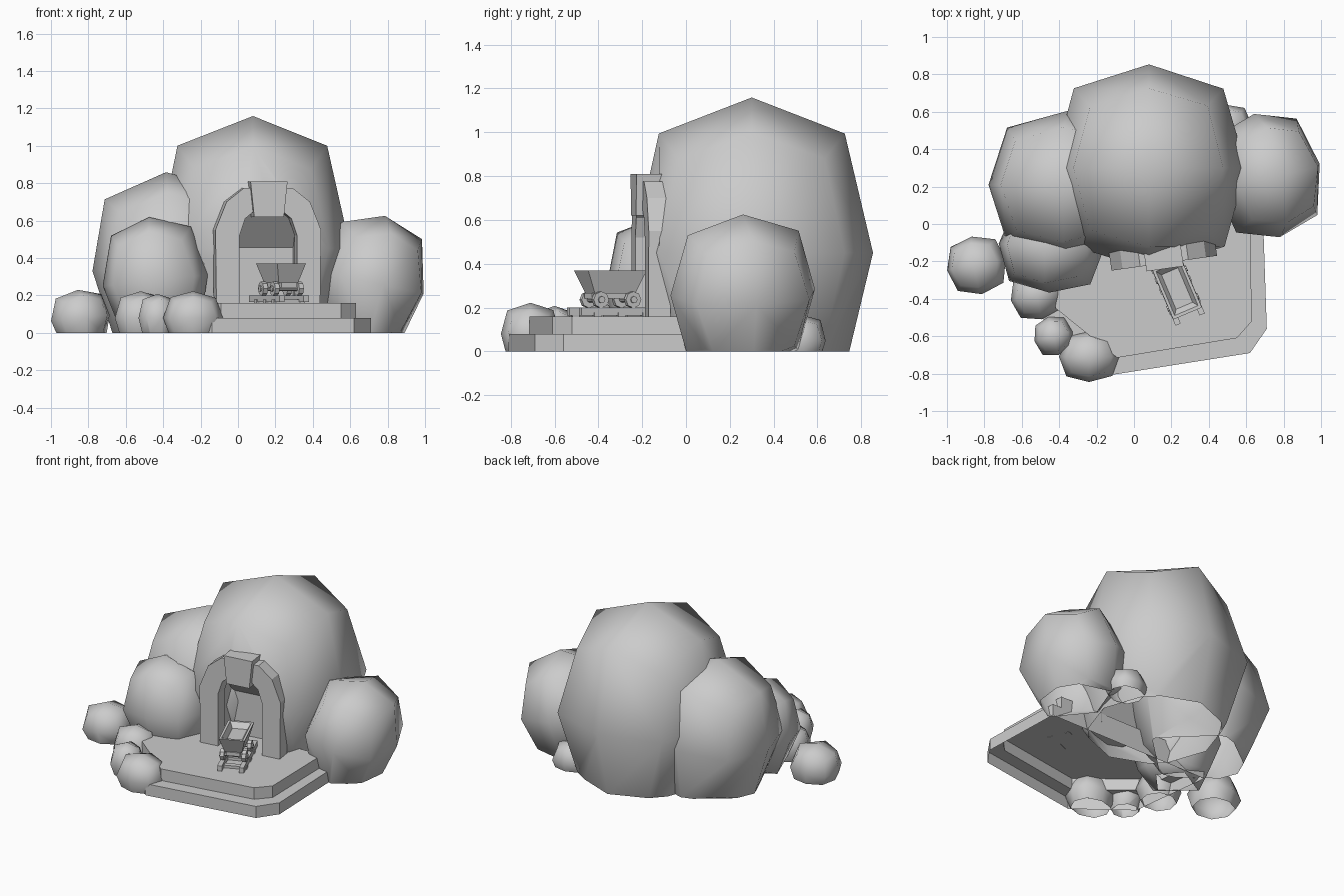
import bpy, bmesh, math, random
from itertools import product
from mathutils import Matrix, Vector

random.seed(4)
if "Cube" in bpy.data.objects:
    bpy.data.objects.remove(bpy.data.objects["Cube"])

stone = bpy.data.materials.new("stone_grey")
stone.use_nodes = True
GREY = (0.6, 0.6, 0.6, 1)
stone.diffuse_color = GREY
stone.node_tree.nodes["Principled BSDF"].inputs["Base Color"].default_value = GREY


def finish(name, bm, frame=None, smooth=False, fix=True):
    """Turn a bmesh into a named object, placed by an optional frame matrix."""
    if frame:
        bm.transform(frame)
    if fix:
        bmesh.ops.recalc_face_normals(bm, faces=bm.faces)
    for f in bm.faces:
        f.smooth = smooth
    mesh = bpy.data.meshes.new(name)
    bm.to_mesh(mesh)
    bm.free()
    mesh.materials.append(stone)
    obj = bpy.data.objects.new(name, mesh)
    bpy.context.collection.objects.link(obj)
    return obj


def turned(x, y, degrees):
    return Matrix.Translation((x, y, 0)) @ Matrix.Rotation(math.radians(degrees), 4, 'Z')


def prism(name, outline, axis, lo, hi, frame):
    """Extrude a 2D outline along x or y."""
    bm = bmesh.new()
    place = (lambda p, t: (t, p[0], p[1])) if axis == 'x' else (lambda p, t: (p[0], t, p[1]))
    face = bm.faces.new([bm.verts.new(place(p, lo)) for p in outline])
    out = bmesh.ops.extrude_face_region(bm, geom=[face])
    moved = [v for v in out["geom"] if isinstance(v, bmesh.types.BMVert)]
    shift = Vector(place((0, 0), hi - lo))
    bmesh.ops.translate(bm, verts=moved, vec=shift)
    return finish(name, bm, frame)


def box(name, center, size, frame):
    bm = bmesh.new()
    bmesh.ops.create_cube(bm, size=1, matrix=Matrix.Translation(center) @ Matrix.Diagonal((*size, 1)))
    return finish(name, bm, frame)


def cut_ground(bm):
    bmesh.ops.bisect_plane(bm, geom=bm.verts[:] + bm.edges[:] + bm.faces[:],
                           plane_co=(0, 0, 0), plane_no=(0, 0, 1), clear_inner=True)


def boulder(name, center, half, spin=0, tilt=0, jitter=0.02, grounded=True):
    """Rounded cube of 24 quads, smooth shaded and open at the ground."""
    bm = bmesh.new()
    verts = {}
    for c in product((-1, 0, 1), repeat=3):
        n = sum(map(abs, c))
        if n:
            k = (1.0, 0.77, 0.6)[n - 1]
            verts[c] = bm.verts.new([a * k * h * random.uniform(1 - jitter, 1 + jitter)
                                     for a, h in zip(c, half)])
    for axis, side in product(range(3), (-1, 1)):
        for a, b in product((-1, 0), repeat=2):
            quad = []
            for u, v in ((a, b), (a + 1, b), (a + 1, b + 1), (a, b + 1)):
                c = [u, v]
                c.insert(axis, side)
                quad.append(verts[tuple(c)])
            bm.faces.new(quad)
    bmesh.ops.recalc_face_normals(bm, faces=bm.faces)
    bm.transform(Matrix.Translation(center) @ Matrix.Rotation(math.radians(tilt), 4, 'Y')
                 @ Matrix.Rotation(math.radians(spin), 4, 'Z'))
    if grounded:
        cut_ground(bm)
    return finish(name, bm, smooth=True, fix=False)


# Boulders
main = boulder("main_boulder", (0.08, 0.30, 0.45), (0.52, 0.55, 0.71), jitter=0.01, grounded=False)
boulder("back_side_boulder", (-0.35, 0.21, 0.36), (0.43, 0.40, 0.50), 0, -4)
boulder("front_side_boulder", (-0.44, -0.12, 0.28), (0.28, 0.25, 0.34), -3, -6)
boulder("left_boulder", (0.71, 0.26, 0.27), (0.29, 0.34, 0.365), 12, 12)
boulder("rear_small_rock", (0.50, 0.52, 0.05), (0.13, 0.12, 0.12), 5)
boulder("outlying_rock", (-0.84, -0.22, 0.08), (0.16, 0.155, 0.15), 10, -6)
boulder("edge_rock_inner", (-0.52, -0.38, 0.08), (0.14, 0.13, 0.14), 12)
boulder("edge_rock_middle", (-0.43, -0.60, 0.08), (0.105, 0.105, 0.13), 15)
boulder("edge_rock_outer", (-0.24, -0.71, 0.08), (0.16, 0.135, 0.14))

# Tunnel recess cut into the main boulder, with a sloping roof
arch = turned(0.155, -0.16, 8)
cutter = prism("tunnel_cutter", [(-0.3, 0.1), (0.17, 0.1), (0.17, 0.455), (0.0, 0.67), (-0.3, 0.67)],
               'x', -0.165, 0.165, arch)
mod = main.modifiers.new("tunnel", 'BOOLEAN')
mod.operation, mod.object, mod.solver = 'DIFFERENCE', cutter, 'EXACT'
bpy.context.view_layer.update()
bm = bmesh.new()
bm.from_object(main, bpy.context.evaluated_depsgraph_get())
main.modifiers.remove(mod)
cut_ground(bm)
bm.to_mesh(main.data)
bm.free()
bpy.data.objects.remove(cutter)

# Stepped platform, hollow underneath
lower = [(0.69, 0.03), (0.71, -0.56), (0.62, -0.69), (-0.14, -0.81), (-0.48, -0.55), (-0.55, 0.03)]
upper = [(0.62, 0.03), (0.63, -0.52), (0.55, -0.61), (-0.09, -0.715), (-0.42, -0.45), (-0.47, 0.03)]
bm = bmesh.new()
loops = [[bm.verts.new((x, y, z)) for x, y in pts]
         for pts, z in ((lower, 0), (lower, 0.08), (upper, 0.08), (upper, 0.16))]
for a, b in zip(loops, loops[1:]):
    for i in range(len(a)):
        j = (i + 1) % len(a)
        bm.faces.new((a[j], a[i], b[i], b[j]))
bm.faces.new(list(reversed(loops[-1])))
finish("stepped_platform", bm)

# Stone arch and keystone
outer = [(0.28, 0.16), (0.285, 0.55), (0.225, 0.70), (0.13, 0.775)]
inner = [(0.155, 0.16), (0.155, 0.52), (0.125, 0.61), (0.065, 0.66)]
flip = lambda pts: [(-x, z) for x, z in pts]
prism("stone_arch", outer + flip(outer)[::-1] + flip(inner) + inner[::-1], 'y', -0.05, 0.05, arch)
prism("keystone", [(-0.08, 0.62), (0.08, 0.62), (0.10, 0.81), (-0.10, 0.81)], 'y', -0.08, 0.07, arch)

# Rails and sleepers
cart = turned(0.23, -0.345, 23)
for side in (-1, 1):
    box("rail", (side * 0.07, 0.03, 0.182), (0.03, 0.42, 0.036), cart)
for i in range(3):
    box("sleeper", (0, -0.10 + i * 0.12, 0.168), (0.18, 0.035, 0.02), cart)

# Cart hopper: tapered shell, open at the top
bm = bmesh.new()
rings = [((0.055, 0.10), 0.265), ((0.083, 0.145), 0.37), ((0.068, 0.128), 0.37), ((0.048, 0.10), 0.335)]
loops = [[bm.verts.new((sx * w, sy * d, z)) for sx, sy in ((1, 1), (-1, 1), (-1, -1), (1, -1))]
         for (w, d), z in rings]
for a, b in zip(loops, loops[1:]):
    for i in range(4):
        j = (i + 1) % 4
        bm.faces.new((a[i], a[j], b[j], b[i]))
bm.faces.new(loops[0])
bm.faces.new(loops[-1])
finish("cart_hopper", bm, cart)
box("cart_chassis", (0, 0, 0.255), (0.09, 0.22, 0.025), cart)


# Cart wheels, hubs and axles
def disc(name, center, radius, width):
    bm = bmesh.new()
    bmesh.ops.create_cone(bm, cap_ends=True, segments=8, radius1=radius, radius2=radius, depth=width,
                          matrix=Matrix.Translation(center) @ Matrix.Rotation(math.pi / 2, 4, 'Y'))
    finish(name, bm, cart)


for y in (-0.08, 0.08):
    disc("axle", (0, y, 0.236), 0.012, 0.15)
    for side in (-1, 1):
        disc("cart_wheel", (side * 0.07, y, 0.236), 0.038, 0.026)
        disc("wheel_hub", (side * 0.085, y, 0.236), 0.016, 0.012)
